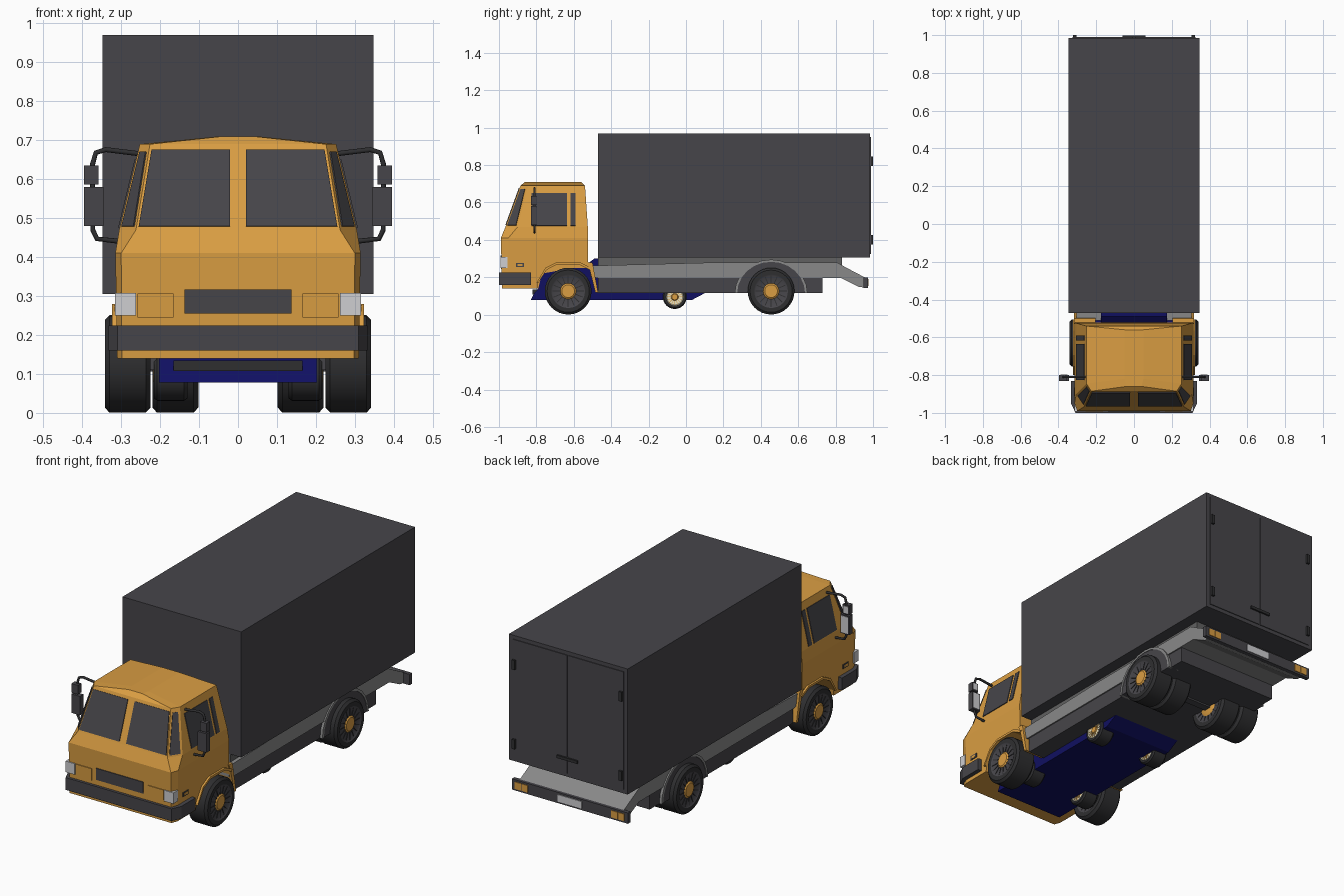
import bpy, bmesh, math
from mathutils import Vector

cube = bpy.data.objects.get("Cube")
if cube:
    bpy.data.objects.remove(cube, do_unlink=True)


def material(name, *rgb):
    m = bpy.data.materials.new(name)
    m.use_nodes = True
    m.diffuse_color = (*rgb, 1)
    m.node_tree.nodes["Principled BSDF"].inputs["Base Color"].default_value = (*rgb, 1)
    return m


ORANGE = material("cab orange", .70, .34, .055)
DARK = material("charcoal", .062, .060, .068)
BLACK = material("tyre black", .028, .028, .030)
MID = material("mid grey", .12, .12, .12)
GREY = material("frame grey", .25, .25, .25)
NAVY = material("navy blue", .005, .005, .12)
WHITE = material("lamp white", .62, .62, .64)
CREAM = material("cream", .80, .74, .52)


def loft(name, rings, mat, smooth=False):
    """Skin a row of equal-length closed rings and cap both ends."""
    bm = bmesh.new()
    vs = [[bm.verts.new(p) for p in r] for r in rings]
    n = len(vs[0])
    for a, b in zip(vs, vs[1:]):
        for i in range(n):
            j = (i + 1) % n
            bm.faces.new((a[i], a[j], b[j], b[i]))
    bm.faces.new(vs[0])
    bm.faces.new(vs[-1])
    bmesh.ops.recalc_face_normals(bm, faces=bm.faces)
    me = bpy.data.meshes.new(name)
    bm.to_mesh(me)
    bm.free()
    ob = bpy.data.objects.new(name, me)
    bpy.context.collection.objects.link(ob)
    me.materials.append(mat)
    if smooth:
        bpy.ops.object.select_all(action="DESELECT")
        ob.select_set(True)
        bpy.context.view_layer.objects.active = ob
        bpy.ops.object.shade_smooth_by_angle(angle=math.radians(30))
    return ob


def side_cut(name, profile, x0, x1, mat):
    """Side profile of (y, z) points, extruded across x."""
    return loft(name, [[(x, y, z) for y, z in profile] for x in (x0, x1)], mat)


def box(name, x0, x1, y0, y1, z0, z1, mat):
    return side_cut(name, [(y0, z0), (y1, z0), (y1, z1), (y0, z1)], x0, x1, mat)


def plate(name, pts, mat, t=.004):
    """Thin plate centred on a flat outline."""
    p = [Vector(q) for q in pts]
    n = (p[1] - p[0]).cross(p[2] - p[0]).normalized() * t
    return loft(name, [[q - n for q in p], [q + n for q in p]], mat)


SIDES = ((1, "left"), (-1, "right"))

# Cargo box and rear doors
box("cargo_box", -.348, .348, -.47, .985, .305, .97, DARK)
for s, side in SIDES:
    box(f"{side}_rear_door", s * .004, s * .325, .98, .989, .325, .95, DARK)
    for z in (.40, .82):
        box(f"{side}_door_hinge", s * .305, s * .322, .985, 1, z - .025, z + .025, BLACK)
box("door_handle", -.06, .06, .985, .998, .395, .41, BLACK)

# Cab body: height, half width, front half width, front y, corner y, back y
SECTIONS = [
    (.14, .31, .298, -.983, -.95, -.52),
    (.41, .315, .300, -.990, -.95, -.525),
    (.47, .305, .262, -.965, -.90, -.525),
    (.69, .252, .226, -.885, -.845, -.54),
    (.71, .05, .04, -.860, -.82, -.56),
]


def section(z):
    for a, b in zip(SECTIONS, SECTIONS[1:]):
        if z <= b[0]:
            t = (z - a[0]) / (b[0] - a[0])
            return [p + (q - p) * t for p, q in zip(a, b)]


def ring(z, w, wf, yf, yc, yb):
    return [(-w, yb, z), (-w, yc, z), (-wf, yf, z), (wf, yf, z), (w, yc, z), (w, yb, z)]


def front(x, z):
    return (x, section(z)[3], z)


def flank(s, y, z):
    return (s * section(z)[1], y, z)


def corner(s, t, z):
    _, w, wf, yf, yc, _ = section(z)
    return (s * (wf + (w - wf) * t), yf + (yc - yf) * t, z)


cab = loft("cab", [ring(*r) for r in SECTIONS], ORANGE)

# Wheel arch openings
ARCH = [(-.80, .10), (-.79, .17), (-.745, .24), (-.69, .268), (-.57, .268), (-.515, .24), (-.49, .10)]
for s, side in SIDES:
    cutter = side_cut("arch_cutter", ARCH, s * .2, s * .4, ORANGE)
    cutter.hide_render = True
    mod = cab.modifiers.new("arch", "BOOLEAN")
    mod.operation, mod.object = "DIFFERENCE", cutter
    bpy.context.view_layer.objects.active = cab
    bpy.ops.object.modifier_apply(modifier="arch")
    bpy.data.objects.remove(cutter, do_unlink=True)
    # Arch lip and the mudguard behind the wheel
    inner = ARCH[1:-1]
    outer = [(-.80, .17), (-.752, .25), (-.693, .28), (-.565, .28), (-.505, .25)]
    side_cut(f"{side}_arch_lip", inner + outer[::-1], s * .21, s * .323, ORANGE)
    side_cut(f"{side}_mudguard", [(-.53, .28), (-.515, .24), (-.485, .12), (-.47, .12), (-.50, .28)],
             s * .205, s * .318, ORANGE)

# Windows, lamps and trim of the cab
for s, side in SIDES:
    plate(f"{side}_windscreen", [front(s * .02, .478), front(s * .255, .478),
                                 front(s * .222, .675), front(s * .02, .675)], DARK)
    plate(f"{side}_corner_window", [corner(s, .12, .478), corner(s, .85, .478),
                                    corner(s, .75, .67), corner(s, .2, .67)], DARK)
    for part, y0, y1 in (("door_window", -.825, -.635), ("rear_slit_window", -.618, -.59)):
        plate(f"{side}_{part}", [flank(s, y0, .475), flank(s, y1, .475),
                                 flank(s, y1, .65), flank(s, y0, .65)], DARK)
    plate(f"{side}_side_marker", [flank(s, -.91, .255), flank(s, -.865, .255),
                                  flank(s, -.865, .277), flank(s, -.91, .277)], DARK)
    plate(f"{side}_marker_lens", [flank(s, -.902, .26), flank(s, -.873, .26),
                                  flank(s, -.873, .272), flank(s, -.902, .272)], ORANGE, .0049)
    box(f"{side}_headlight", s * .262, s * .316, -.993, -.955, .25, .308, WHITE)
    plate(f"{side}_front_trim", [front(s * .165, .245), front(s * .258, .245),
                                 front(s * .258, .307), front(s * .165, .307)], ORANGE)
plate("grille", [front(-.138, .255), front(.138, .255), front(.138, .317), front(-.138, .317)], DARK)
plan = [(-.333, -.83), (-.333, -.95), (-.31, -1), (.31, -1), (.333, -.95), (.333, -.83)]
loft("front_bumper", [[(x, y, z) for x, y in plan] for z in (.16, .225)], DARK)

# Wing mirrors on tube arms
for s, side in SIDES:
    cu = bpy.data.curves.new(f"{side}_mirror_arm", "CURVE")
    cu.dimensions, cu.bevel_depth, cu.bevel_resolution = "3D", .0065, 2
    path = [(.25, .665), (.34, .676), (.365, .668), (.373, .64), (.373, .47), (.362, .447), (.30, .44)]
    sp = cu.splines.new("POLY")
    sp.points.add(len(path) - 1)
    for p, (x, z) in zip(sp.points, path):
        p.co = (s * x, -.81, z, 1)
    cu.materials.append(BLACK)
    bpy.context.collection.objects.link(bpy.data.objects.new(f"{side}_mirror_arm", cu))
    for part, x, z0, z1 in (("main_mirror", .345, .48, .58), ("upper_mirror", .358, .587, .635)):
        box(f"{side}_{part}", s * x, s * .396, -.83, -.80, z0, z1, DARK)
        box(f"{side}_{part}_glass", s * (x + .006), s * .39, -.80, -.797, z0 + .006, z1 - .006, WHITE)

# Chassis, side rails and the sloping tail
box("chassis", -.298, .298, -.47, .73, .115, .20, DARK)
box("subframe", -.285, .285, -.47, .835, .25, .305, MID)
RAIL = [(-.51, .205), (-.47, .195), (.83, .195), (.92, .15), (.955, .145),
        (.955, .20), (.86, .25), (.81, .278), (.1, .278), (-.51, .262)]
side_cut("frame_rails", RAIL, -.305, .305, GREY)
box("rear_bumper", -.34, .34, .95, .972, .143, .20, DARK)
box("rear_plate", -.07, .07, .968, .976, .153, .19, WHITE)
for s, side in SIDES:
    for x in (.245, .285):
        box(f"{side}_tail_lamp", s * x, s * (x + .036), .968, .976, .153, .19, ORANGE)

# Rear wheel housings with a light rim
for s, side in SIDES:
    arc = [math.pi * i / 12 for i in range(13)]
    curve = lambda r: [(.455 + r * 1.08 * math.cos(a), .115 + r * math.sin(a)) for a in arc]
    side_cut(f"{side}_wheel_housing", curve(.168), s * .2, s * .309, DARK)
    side_cut(f"{side}_housing_rim", curve(.168) + curve(.18)[::-1], s * .25, s * .312, GREY)


def wheel(name, x0, x1, y, z, r, hub, side_mat, hub_mat, s):
    """Tyre turned round x, with dished rims, hubs and spokes on both faces."""
    w = x1 - x0
    half = [(.06, .3), (.04, .66), (0, .72), (0, .9), (.1, 1)]
    prof = half + [(1 - a, b) for a, b in half[::-1]]
    n = 32
    turn = [2 * math.pi * i / n for i in range(n)]
    ob = loft(name, [[(s * (x0 + a * w), y + b * r * math.cos(t), z + b * r * math.sin(t))
                      for t in turn] for a, b in prof], BLACK, True)
    ob.data.materials.append(side_mat)
    for f in ob.data.polygons:
        d = math.hypot(f.center.y - y, f.center.z - z)
        f.material_index = int(d < .7 * r)
    for face, d in ((x0 + .06 * w, -.006), (x1 - .06 * w, .006)):
        loft(name + "_hub", [[(s * x, y + q * r * math.cos(t), z + q * r * math.sin(t)) for t in turn]
                             for x, q in ((face, hub), (face + d, hub * .8))], hub_mat, True)
        for t in turn[::2]:
            c, k = math.cos(t), math.sin(t)
            e = .018 * r
            pts = [(y + r * (a * c) - b * e * k, z + r * (a * k) + b * e * c)
                   for a, b in ((hub, -1), (.67, -1), (.67, 1), (hub, 1))]
            side_cut(name + "_spoke", pts, s * (face - d * .3), s * (face + d * .6),
                     hub_mat if side_mat is CREAM else BLACK)


# Road wheels, twin at the rear, with axles
for s, side in SIDES:
    wheel(f"{side}_front_wheel", .225, .342, -.63, .126, .125, .34, DARK, ORANGE, s)
    wheel(f"{side}_rear_outer_wheel", .225, .342, .455, .126, .125, .34, DARK, ORANGE, s)
    wheel(f"{side}_rear_inner_wheel", .102, .22, .455, .126, .125, .45, DARK, ORANGE, s)
box("rear_axle", -.23, .23, .435, .475, .106, .146, DARK)
box("front_axle", -.23, .23, -.645, -.615, .11, .14, DARK)

# Low blue body carried between the rails, with its own small wheels
LOWER = [(-.83, .078), (-.815, .11), (-.79, .14), (-.77, .22), (-.60, .25), (-.47, .25),
         (.04, .19), (.10, .115), (.03, .078)]
side_cut("blue_lower_body", LOWER, -.203, .203, NAVY)
side_cut("blue_upper_body", [(-.57, .24), (-.49, .30), (-.42, .302), (-.30, .25)], -.175, .175, NAVY)
box("blue_body_intake", -.165, .165, -.822, -.79, .108, .134, BLACK)
for s, side in SIDES:
    for part, y in (("front", -.60), ("rear", -.06)):
        wheel(f"{side}_small_{part}_wheel", .13, .216, y, .095, .064, .3, CREAM, ORANGE, s)
